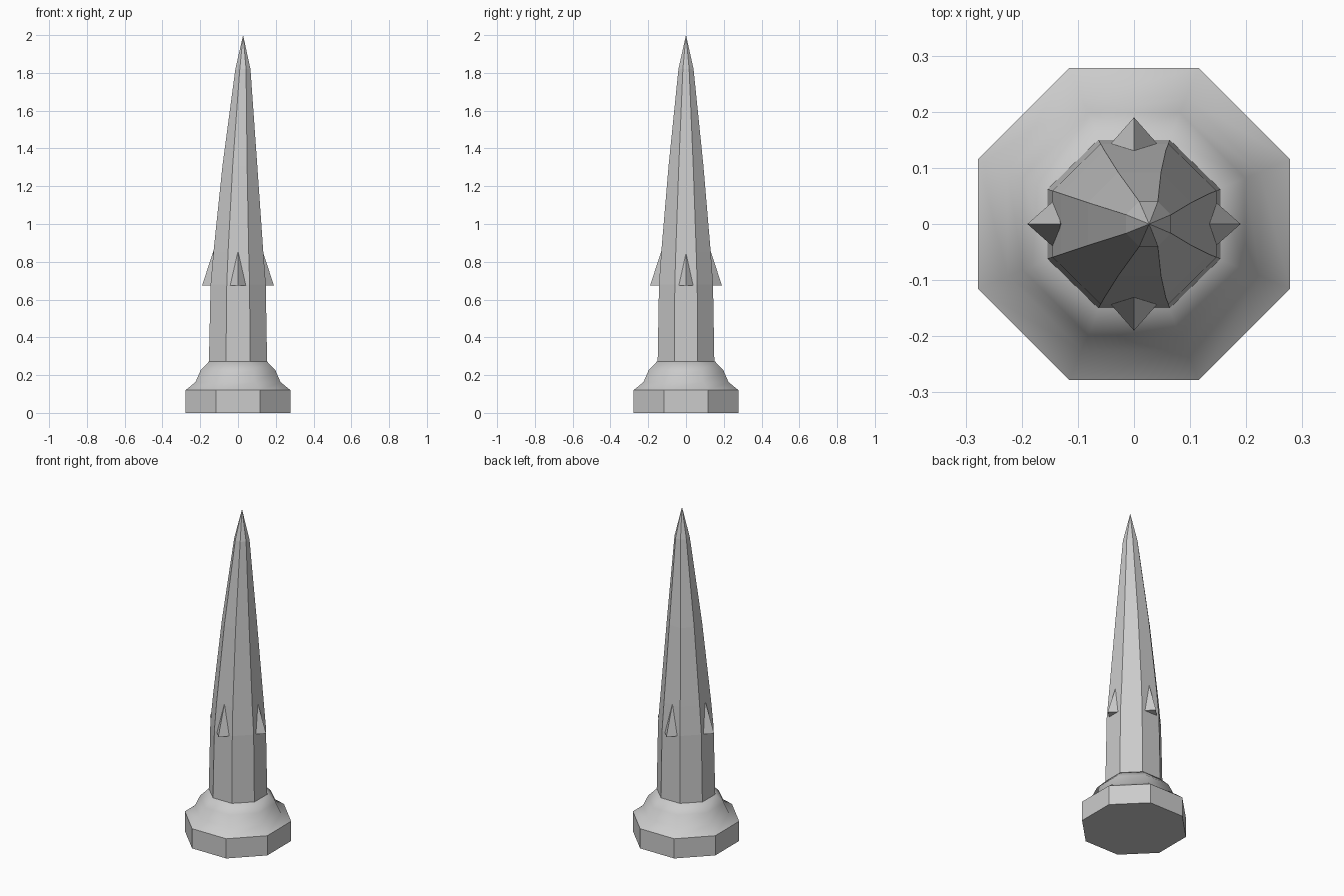
import bpy, bmesh, math
from mathutils import Matrix

if "Cube" in bpy.data.objects:
    bpy.data.objects.remove(bpy.data.objects["Cube"])

SIDES = 8
K = 1 / math.cos(math.pi / SIDES)   # apothem -> corner radius


def finish(name, bm, smooth=None):
    bmesh.ops.recalc_face_normals(bm, faces=bm.faces[:])
    me = bpy.data.meshes.new(name)
    bm.to_mesh(me)
    bm.free()
    ob = bpy.data.objects.new(name, me)
    bpy.context.collection.objects.link(ob)
    if smooth:
        bpy.ops.object.select_all(action='DESELECT')
        ob.select_set(True)
        bpy.context.view_layer.objects.active = ob
        bpy.ops.object.shade_smooth_by_angle(angle=math.radians(smooth))
    return ob


def loft(name, rings, apex=None, smooth=None):
    """Octagonal loft; each ring is (centre x, half width x, half width y, z)."""
    bm = bmesh.new()
    loops = []
    for cx, rx, ry, z in rings:
        angles = [2 * math.pi * (i + 0.5) / SIDES for i in range(SIDES)]
        loops.append([bm.verts.new((cx + rx * K * math.cos(a), ry * K * math.sin(a), z))
                      for a in angles])
    for lo, hi in zip(loops, loops[1:]):
        for i in range(SIDES):
            j = (i + 1) % SIDES
            bm.faces.new((lo[i], lo[j], hi[j], hi[i]))
    bm.faces.new(loops[0][::-1])
    if apex:
        tip = bm.verts.new(apex)
        for i in range(SIDES):
            bm.faces.new((loops[-1][i], loops[-1][(i + 1) % SIDES], tip))
    else:
        bm.faces.new(loops[-1])
    return finish(name, bm, smooth)


# Octagonal plinth
loft("plinth", [(0, 0.278, 0.278, 0), (0, 0.278, 0.278, 0.12)])

# Smooth flared moulding
loft("moulding", [(0, r, r, z) for r, z in
                  [(0.278, 0.12), (0.225, 0.163), (0.198, 0.225), (0.153, 0.273)]], smooth=65)

# Tapering spire, tip leaning slightly to +x
loft("spire", [(0, 0.154, 0.15, 0.27), (0.001, 0.146, 0.143, 0.68),
               (0.002, 0.132, 0.131, 0.85), (0.01, 0.092, 0.092, 1.31),
               (0.026, 0.04, 0.04, 1.82)], apex=(0.027, 0, 2.0))

# Four thorns around the shaft
for i, side in enumerate(("right", "back", "left", "front")):
    bm = bmesh.new()
    left, right, out, top, inner = [bm.verts.new(p) for p in (
        (0.138, 0.046, 0.675), (0.138, -0.046, 0.675), (0.19, 0, 0.675),
        (0.131, 0, 0.855), (0.11, 0, 0.675))]
    for f in ((left, out, top), (out, right, top), (right, inner, top),
              (inner, left, top), (left, inner, right, out)):
        bm.faces.new(f)
    bm.transform(Matrix.Rotation(i * math.pi / 2, 4, 'Z'))
    finish(side + "_thorn", bm)
